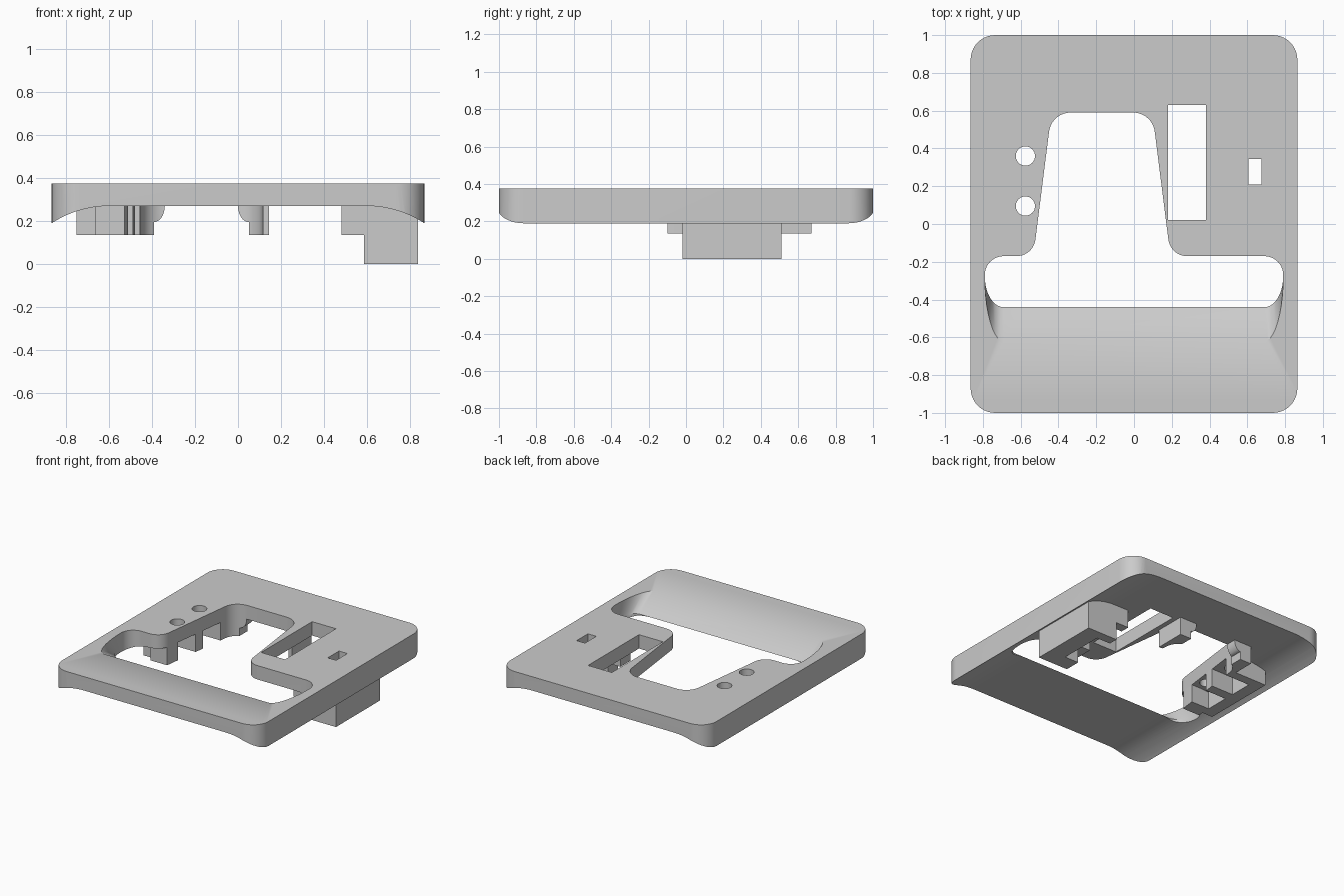
import bpy, bmesh, math
from mathutils import Vector

if "Cube" in bpy.data.objects:
    bpy.data.objects.remove(bpy.data.objects["Cube"], do_unlink=True)

grey = bpy.data.materials.new("plain grey")
grey.use_nodes = True
grey.diffuse_color = (0.6, 0.6, 0.6, 1)
grey.node_tree.nodes["Principled BSDF"].inputs["Base Color"].default_value = (0.6, 0.6, 0.6, 1)


def rounded(corners, steps=10):
    """Outline with each (x, y, radius) corner replaced by an arc."""
    out = []
    for i, (x, y, r) in enumerate(corners):
        p = Vector((x, y))
        a = (Vector(corners[i - 1][:2]) - p).normalized()
        b = (Vector(corners[(i + 1) % len(corners)][:2]) - p).normalized()
        half = a.angle(b) / 2
        t = r / math.tan(half)
        c = p + (a + b).normalized() * (r / math.sin(half))
        s, e = p + a * t - c, p + b * t - c
        turn = math.pi - 2 * half
        for k in range(steps + 1):
            f = turn * k / steps
            v = c + (s * math.sin(turn - f) + e * math.sin(f)) / math.sin(turn)
            out.append((v.x, v.y))
    return out


def loft(name, rings):
    """Closed solid through rings of equal point count."""
    bm = bmesh.new()
    vs = [[bm.verts.new(p) for p in ring] for ring in rings]
    n = len(vs[0])
    bm.faces.new(vs[0])
    bm.faces.new(vs[-1])
    for lo, hi in zip(vs, vs[1:]):
        for i in range(n):
            j = (i + 1) % n
            bm.faces.new((lo[i], lo[j], hi[j], hi[i]))
    bmesh.ops.recalc_face_normals(bm, faces=bm.faces)
    mesh = bpy.data.meshes.new(name)
    bm.to_mesh(mesh)
    bm.free()
    mesh.materials.append(grey)
    ob = bpy.data.objects.new(name, mesh)
    bpy.context.collection.objects.link(ob)
    return ob


def prism(name, outline, z0, z1):
    return loft(name, [[(x, y, z) for x, y in outline] for z in (z0, z1)])


def prism_y(name, profile, y0, y1):
    return loft(name, [[(x, y, z) for x, z in profile] for y in (y0, y1)])


def box(name, x0, x1, y0, y1, z0, z1):
    return prism(name, [(x0, y0), (x1, y0), (x1, y1), (x0, y1)], z0, z1)


def combine(ob, others, op="DIFFERENCE"):
    for o in others:
        o.hide_render = True
        m = ob.modifiers.new(o.name, "BOOLEAN")
        m.operation, m.object, m.solver = op, o, "EXACT"
    dg = bpy.context.evaluated_depsgraph_get()
    mesh = bpy.data.meshes.new_from_object(ob.evaluated_get(dg))
    ob.modifiers.clear()
    ob.data = mesh


# Plate: flat top, underside arched across its width
HALF, FLAT, TOP, UNDER, EDGE = 0.865, 0.595, 0.375, 0.27, 0.19
run, drop = HALF - FLAT, UNDER - EDGE
R = (run * run + drop * drop) / (2 * drop)
curve = []
for k in range(13):
    d = run * k / 12
    curve.append((FLAT + d, UNDER - R + math.sqrt(R * R - d * d)))
profile = [(-x, z) for x, z in reversed(curve)] + curve + [(HALF, TOP), (-HALF, TOP)]
plate = prism_y("plate", profile, -1.1, 1.1)
corner = 0.13
blank = prism("plate_outline", rounded([(-HALF, -1, corner), (HALF, -1, corner),
                                        (HALF, 1, corner), (-HALF, 1, corner)]), -0.2, 0.6)
combine(plate, [blank], "INTERSECT")

# T-shaped opening whose front wall leans back into a ramp
MID, PIVOT = -0.17, -0.275
outline = rounded([(0.79, -0.375, 0.099), (0.79, -0.17, 0.1), (MID + 0.363, -0.17, 0.1),
                   (MID + 0.267, 0.59, 0.115), (MID - 0.267, 0.59, 0.115),
                   (MID - 0.363, -0.17, 0.1), (-0.79, -0.17, 0.1), (-0.79, -0.375, 0.099)])
rings = []
for z, k in ((-0.1, 1.65), (UNDER, 1.65), (TOP, 3.45), (TOP + 0.105, 5.25)):
    rings.append([(x, y if y > PIVOT else PIVOT + (y - PIVOT) * k, z) for x, y in outline])
opening = loft("opening_cutter", rings)

# Windows and round holes
cutters = [box("slot_cutter", 0.18, 0.38, 0.02, 0.63, -0.1, 0.6),
           box("window_cutter", 0.605, 0.675, 0.21, 0.345, 0.1, 0.6)]
for i, cy in enumerate((0.095, 0.36)):
    ring = [(-0.575 + 0.051 * math.cos(a * math.pi / 16), cy + 0.051 * math.sin(a * math.pi / 16))
            for a in range(32)]
    cutters.append(prism(f"hole_cutter_{i}", ring, -0.1, 0.6))
combine(plate, [opening] + cutters)
parts = [plate]

# Deep C-shaped housing under the left side
IN = 0.29
c_shape = [(0.585, -0.02), (0.835, -0.02), (0.835, 0.51), (0.585, 0.51),
           (0.585, 0.44), (0.7, 0.44), (0.7, 0.1), (0.585, 0.1)]
parts.append(prism("deep_housing", c_shape, 0, IN))
for name, y0, y1 in (("front", -0.02, 0.1), ("back", 0.44, 0.51)):
    parts.append(box(f"housing_{name}_tab", 0.48, 0.59, y0, y1, 0.135, IN))

# Stop blocks at the back corners of the opening, with a cove towards the middle
for name, side in (("left", 1), ("right", -1)):
    cove = [(0.17 + 0.05 * (1 - math.cos(a * math.pi / 16)), UNDER - 0.075 * math.sin(a * math.pi / 16))
            for a in range(9)]
    pts = cove + [(0.22, 0.135), (0.315, 0.135), (0.315, IN), (0.17, IN)]
    block = prism_y(f"{name}_stop_block", [(MID + side * x, z) for x, z in pts], 0.44, 0.67)
    combine(block, [opening])
    parts.append(block)

# Shallow housing around the two round holes
parts.append(box("shallow_housing_wall", -0.75, -0.66, -0.06, 0.51, 0.135, 0.28))
for name, y0, y1 in (("front", -0.1, 0.01), ("middle", 0.19, 0.265), ("back", 0.44, 0.51)):
    rib = box(f"shallow_housing_{name}_rib", -0.665, -0.44, y0, y1, 0.135, 0.28)
    combine(rib, [opening])
    parts.append(rib)

for o in [opening, blank] + cutters:
    bpy.data.objects.remove(o, do_unlink=True)

# Smooth the curved walls and keep crisp edges
bpy.ops.object.select_all(action="DESELECT")
for o in parts:
    o.select_set(True)
bpy.context.view_layer.objects.active = plate
bpy.ops.object.shade_smooth_by_angle(angle=math.radians(33))
